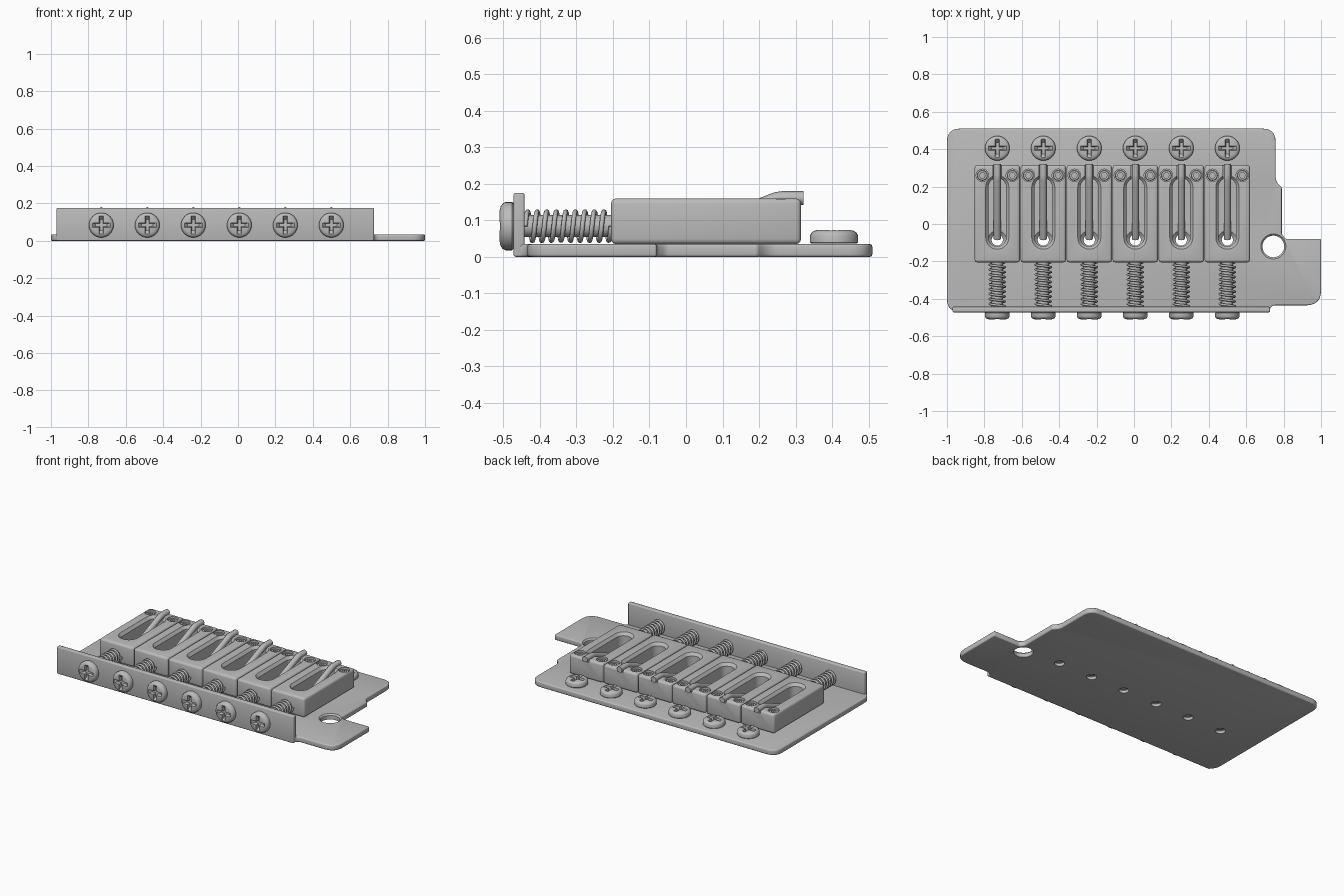
import bpy, bmesh, math
from math import sin, cos, pi
from mathutils import Vector, Matrix

if "Cube" in bpy.data.objects:
    bpy.data.objects.remove(bpy.data.objects["Cube"])

metal = bpy.data.materials.new("grey_metal")
metal.use_nodes = True
GREY = (0.5, 0.5, 0.5, 1)
metal.diffuse_color = GREY
metal.node_tree.nodes["Principled BSDF"].inputs["Base Color"].default_value = GREY


def add(name, data, loc=(0, 0, 0)):
    ob = bpy.data.objects.new(name, data)
    ob.location = loc
    bpy.context.scene.collection.objects.link(ob)
    if not data.materials:
        data.materials.append(metal)
    return ob


def loft(name, rings, loc=(0, 0, 0)):
    """Closed solid through a stack of (outline, z) rings."""
    bm = bmesh.new()
    loops = [[bm.verts.new((x, y, z)) for x, y in pts] for pts, z in rings]
    n = len(loops[0])
    for a, b in zip(loops, loops[1:]):
        for i in range(n):
            j = (i + 1) % n
            bm.faces.new((a[i], a[j], b[j], b[i]))
    bm.faces.new(loops[0][::-1])
    bm.faces.new(loops[-1])
    bmesh.ops.recalc_face_normals(bm, faces=bm.faces)
    me = bpy.data.meshes.new(name)
    bm.to_mesh(me)
    bm.free()
    return add(name, me, loc)


def circle(r, n=32):
    return [(r * cos(2 * pi * i / n), r * sin(2 * pi * i / n)) for i in range(n)]


def stadium(r, y0, y1, n=14):
    pts = []
    for cy, start in ((y1, 0), (y0, pi)):
        for i in range(n + 1):
            a = start + pi * i / n
            pts.append((r * cos(a), cy + r * sin(a)))
    return pts


def rect(x0, x1, y0, y1):
    return [(x0, y0), (x1, y0), (x1, y1), (x0, y1)]


def rounded(corners, n=6):
    """Outline with each (x, y, radius) corner rounded off."""
    out = []
    for i, (x, y, r) in enumerate(corners):
        p = Vector((x, y))
        if r == 0:
            out.append((x, y))
            continue
        a = p + (Vector(corners[i - 1][:2]) - p).normalized() * r
        b = p + (Vector(corners[(i + 1) % len(corners)][:2]) - p).normalized() * r
        for k in range(n + 1):
            t = (1 - cos(pi * k / n)) / 2 if n < 3 else k / n
            out.append(tuple(a * (1 - t) ** 2 + p * 2 * t * (1 - t) + b * t * t))
    return out


def bake(ob, bevel=0, cutters=()):
    """Apply a bevel and then the cuts, and shade smooth by angle."""
    if bevel:
        m = ob.modifiers.new("bevel", "BEVEL")
        m.width, m.segments, m.limit_method = bevel, 3, "ANGLE"
        m.angle_limit = math.radians(40)
    for c in cutters:
        m = ob.modifiers.new("cut", "BOOLEAN")
        m.operation, m.solver, m.object = "DIFFERENCE", "EXACT", c
    bpy.context.view_layer.update()
    deps = bpy.context.evaluated_depsgraph_get()
    me = bpy.data.meshes.new_from_object(ob.evaluated_get(deps))
    ob.modifiers.clear()
    ob.data = me
    for c in cutters:
        bpy.data.objects.remove(c)
    for o in bpy.context.selected_objects:
        o.select_set(False)
    ob.select_set(True)
    bpy.context.view_layer.objects.active = ob
    bpy.ops.object.shade_smooth_by_angle(angle=math.radians(35))
    return ob


def tube(name, points, radius, loc):
    cu = bpy.data.curves.new(name, "CURVE")
    cu.dimensions, cu.bevel_depth, cu.bevel_resolution = "3D", radius, 2
    cu.use_fill_caps = True
    sp = cu.splines.new("POLY")
    sp.points.add(len(points) - 1)
    for pt, co in zip(sp.points, points):
        pt.co = (*co, 1)
    sp.use_smooth = True
    return add(name, cu, loc)


BASE, TOP = 0.035, 0.16
XS = [-0.731 + 0.246 * i for i in range(6)]

# Base plate with arm tab, arm hole and string holes
outline = rounded([(-1, -.47, .07), (.72, -.47, 0), (.735, -.435, .02), (1, -.435, .08),
                   (1, -.08, 0), (.81, -.08, .01), (.79, -.055, .01), (.79, .195, 0),
                   (.757, .225, .03), (.757, .51, .07), (-1, .51, .07)])
cutters = [loft("arm_hole", [(circle(.058), -.01), (circle(.058), .026), (circle(.074), .042)],
                (.745, -.12, 0))]
for x in XS:
    cutters.append(loft("string_hole", [(circle(.03), -.01), (circle(.03), .018),
                                        (circle(.055), .04)], (x, -.085, 0)))
bake(loft("base_plate", [(outline, 0), (outline, BASE)]), .007, cutters)

# Upright front wall
wall = rect(-.97, .727, -.472, -.442)
bake(loft("front_wall", [(wall, 0), (wall, .175)]), .006)

# Saddle block with string slot, rear groove and height screw holes
block = rect(-.121, .121, -.205, .315)
cuts = [loft("slot", [(stadium(.047, -.073, .198), 0), (stadium(.047, -.073, .198), .142),
                      (stadium(.066, -.073, .198), .165)]),
        loft("groove", [(rect(-.022, .022, .2, .34), .143), (rect(-.022, .022, .2, .34), .18)])]
for s in (-1, 1):
    cuts.append(loft("screw_hole", [(circle(.033), .1), (circle(.033), .2)], (s * .08, .26, 0)))
saddle = bake(loft("saddle", [(block, BASE), (block, TOP)]), .014, cuts)

# Height screw with hexagonal socket
socket = loft("socket", [(circle(.016, 6), .13), (circle(.016, 6), .2)])
height_screw = bake(loft("height_screw", [(circle(.029), .05), (circle(.029), .147),
                                          (circle(.025), .151)]), 0, [socket])

# Cross-headed screw
head = [(circle(r), z) for r, z in ((.062, 0), (.066, .004), (.066, .022), (.062, .03),
                                    (.055, .035), (.045, .038))]
arms = [loft("cross", [(rect(-.03, .03, -.008, .008), .018), (rect(-.056, .056, -.013, .013), .045)])
        for _ in range(2)]
arms[1].rotation_euler.z = pi / 2
screw = bake(loft("screw_head", head), 0, arms)

# Screw shaft
shaft = bake(loft("adjusting_shaft", [(circle(.03, 20), 0), (circle(.03, 20), .26)]))
TURN = Matrix.Rotation(pi / 2, 4, "X").to_euler()

# Spring and string paths
TURNS, STEPS = 9, 18
coil = [(.04 * cos(2 * pi * i / STEPS), -.44 + .235 * i / (TURNS * STEPS),
         .04 * sin(2 * pi * i / STEPS)) for i in range(TURNS * STEPS + 1)]
string_path = [(0, -.08, .026), (0, .235, .154), (0, .25, .159), (0, .265, .161), (0, .322, .161)]

templates = [saddle, height_screw, screw, shaft]
for i, x in enumerate(XS):
    n = str(i + 1)
    add("saddle_" + n, saddle.data, (x, 0, 0))
    for side, s in (("left", 1), ("right", -1)):
        add("height_screw_" + side + "_" + n, height_screw.data, (x + s * .08, .26, 0))
    add("mounting_screw_" + n, screw.data, (x, .405, BASE + .001))
    front = add("adjusting_screw_" + n, screw.data, (x, -.472, .084))
    front.rotation_euler = TURN
    rod = add("adjusting_shaft_" + n, shaft.data, (x, -.2, .084))
    rod.rotation_euler = TURN
    tube("spring_" + n, coil, .0065, (x, 0, .084))
    tube("string_" + n, string_path, .019, (x, 0, 0))

for t in templates:
    bpy.data.objects.remove(t)
